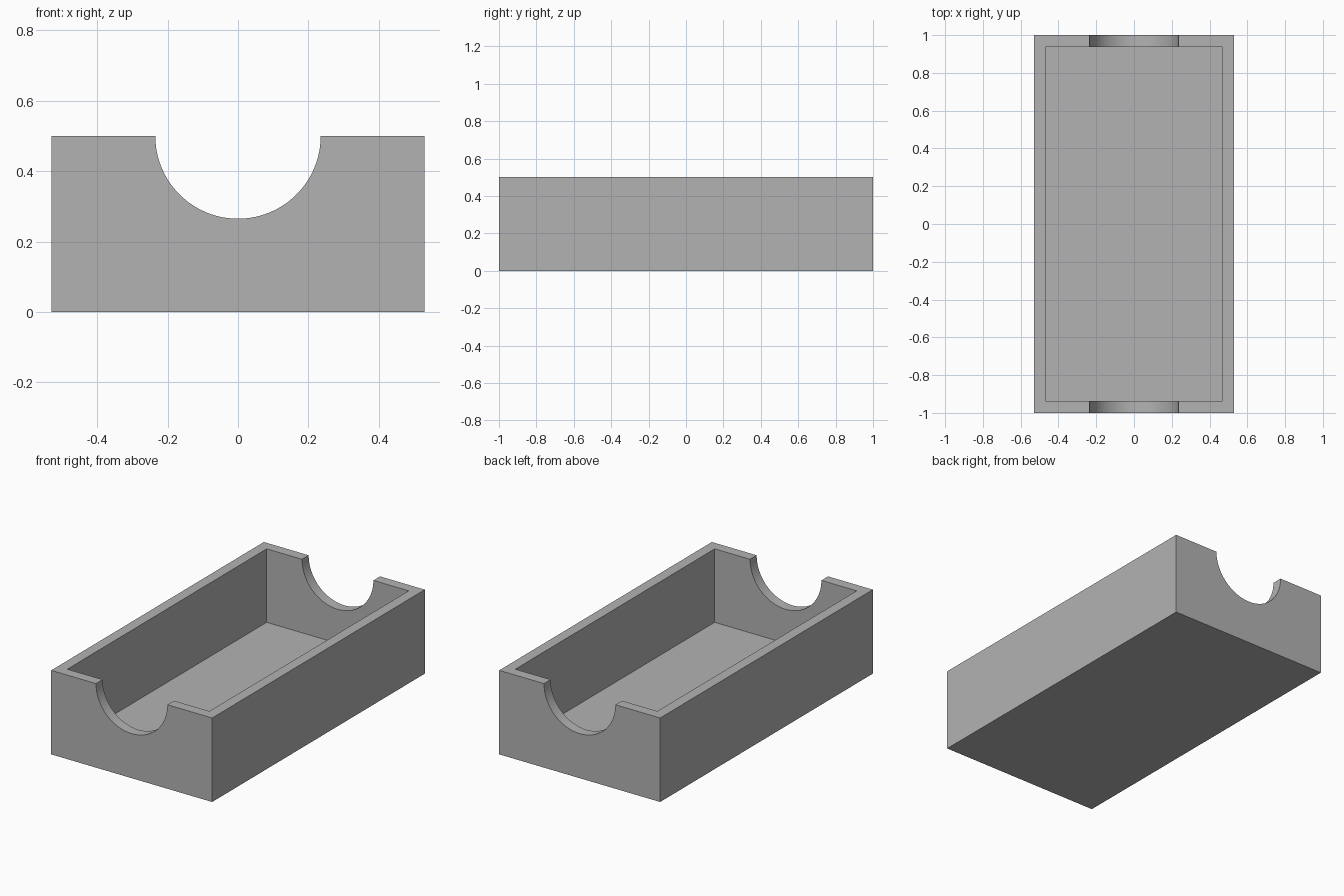
import bpy
from math import pi, radians

WIDTH, LENGTH, HEIGHT = 1.06, 2.0, 0.5
WALL = 0.0625
NOTCH_RADIUS = 0.235

if "Cube" in bpy.data.objects:
    bpy.data.objects.remove(bpy.data.objects["Cube"], do_unlink=True)


def flat_material(name, colour):
    mat = bpy.data.materials.new(name)
    mat.use_nodes = True
    mat.diffuse_color = colour
    mat.node_tree.nodes["Principled BSDF"].inputs["Base Color"].default_value = colour
    return mat


def box(name, size, bottom):
    bpy.ops.mesh.primitive_cube_add(size=1, location=(0, 0, bottom + size[2] / 2))
    obj = bpy.context.object
    obj.name = name
    obj.scale = size
    bpy.ops.object.transform_apply(location=True, rotation=False, scale=True)
    return obj


def cut(target, cutter):
    cutter.hide_render = True
    mod = target.modifiers.new("cut", "BOOLEAN")
    mod.operation = "DIFFERENCE"
    mod.solver = "EXACT"
    mod.object = cutter
    bpy.context.view_layer.objects.active = target
    bpy.ops.object.modifier_apply(modifier=mod.name)
    bpy.data.objects.remove(cutter, do_unlink=True)


# Open tray
tray = box("tray", (WIDTH, LENGTH, HEIGHT), 0)

# Hollow interior, leaving a floor as thick as the walls
cut(tray, box("cavity_cutter", (WIDTH - 2 * WALL, LENGTH - 2 * WALL, HEIGHT), WALL))

# Half-round notch through both end walls
bpy.ops.mesh.primitive_cylinder_add(vertices=96, radius=NOTCH_RADIUS, depth=LENGTH * 1.2,
                                    location=(0, 0, HEIGHT), rotation=(pi / 2, 0, 0))
cut(tray, bpy.context.object)

# Plain grey, with only the notches smooth
tray.data.materials.clear()
tray.data.materials.append(flat_material("grey", (0.45, 0.45, 0.45, 1)))
for face in tray.data.polygons:
    face.material_index = 0
bpy.ops.object.select_all(action="DESELECT")
tray.select_set(True)
bpy.context.view_layer.objects.active = tray
bpy.ops.object.shade_smooth_by_angle(angle=radians(30))
